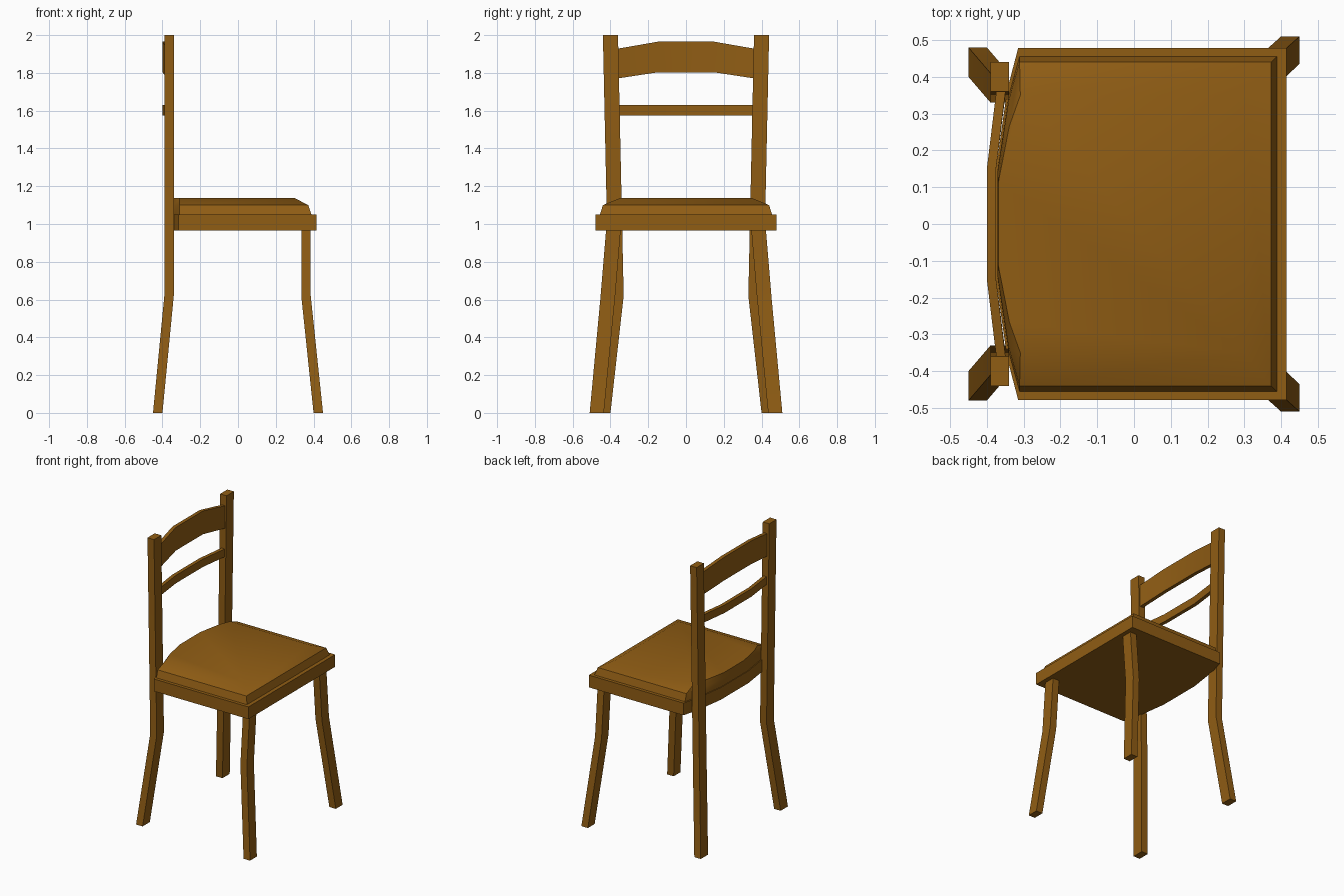
import bpy, bmesh, math

if "Cube" in bpy.data.objects:
    bpy.data.objects.remove(bpy.data.objects["Cube"])

wood = bpy.data.materials.new("brown_wood")
wood.diffuse_color = (0.28, 0.11, 0.007, 1)
wood.use_nodes = True
wood.node_tree.nodes["Principled BSDF"].inputs["Base Color"].default_value = wood.diffuse_color


def loft(name, rings, mirror=False):
    """Skin a list of equal-length point rings and cap both ends."""
    bm = bmesh.new()
    loops = [[bm.verts.new(p) for p in ring] for ring in rings]
    n = len(loops[0])
    for a, b in zip(loops, loops[1:]):
        for i in range(n):
            j = (i + 1) % n
            bm.faces.new((a[i], a[j], b[j], b[i]))
    bm.faces.new(loops[0][::-1])
    bm.faces.new(loops[-1])
    bmesh.ops.recalc_face_normals(bm, faces=bm.faces)
    mesh = bpy.data.meshes.new(name)
    bm.to_mesh(mesh)
    bm.free()
    mesh.materials.append(wood)
    obj = bpy.data.objects.new(name, mesh)
    bpy.context.collection.objects.link(obj)
    if mirror:
        mod = obj.modifiers.new("mirror", 'MIRROR')
        mod.use_axis = (False, True, False)
    bpy.ops.object.select_all(action='DESELECT')
    obj.select_set(True)
    bpy.context.view_layer.objects.active = obj
    bpy.ops.object.shade_smooth_by_angle(angle=math.radians(40))
    return obj


def rect(x0, x1, y0, y1, z):
    return [(x0, y0, z), (x1, y0, z), (x1, y1, z), (x0, y1, z)]


def seat_ring(front, half, z, back=0.0):
    """Square front corners, bowed back edge."""
    side = [(front, half), (-0.315, half), (-0.345, half * 0.76), (-0.375, half * 0.32)]
    pts = side + [(x, -y) for x, y in reversed(side)]
    return [(x + (back if x < 0 else 0), y, z) for x, y in pts]


def rail(name, stations):
    """Bowed slat; stations are (y, back x, bottom z, top z) for the +y half."""
    full = [(-y, x, a, b) for y, x, a, b in reversed(stations)] + stations
    loft(name, [[(x, y, a), (x + 0.025, y, a), (x + 0.025, y, b), (x, y, b)]
                for y, x, a, b in full])


# Back legs rising into the back posts
loft("back_leg_posts", [
    rect(-0.45, -0.40, 0.40, 0.48, 0.0),
    rect(-0.39, -0.34, 0.33, 0.41, 0.62),
    rect(-0.39, -0.34, 0.36, 0.44, 2.0)], mirror=True)

# Front legs, splayed below the knee
loft("front_legs", [
    rect(0.40, 0.45, 0.435, 0.51, 0.0),
    rect(0.335, 0.385, 0.375, 0.452, 0.62),
    rect(0.335, 0.385, 0.345, 0.422, 0.98)], mirror=True)

# Seat board and its softly raised top
loft("seat_board", [seat_ring(0.415, 0.478, 0.965), seat_ring(0.415, 0.478, 1.05)])
loft("seat_cushion", [
    seat_ring(0.39, 0.457, 1.045, 0.004),
    seat_ring(0.372, 0.44, 1.10, 0.004),
    seat_ring(0.30, 0.35, 1.137, 0.006)])

# Back slats
rail("lower_back_rail", [(0.15, -0.40, 1.575, 1.63), (0.37, -0.372, 1.575, 1.63)])
rail("top_back_rail", [(0.15, -0.40, 1.803, 1.965), (0.38, -0.372, 1.768, 1.925)])
